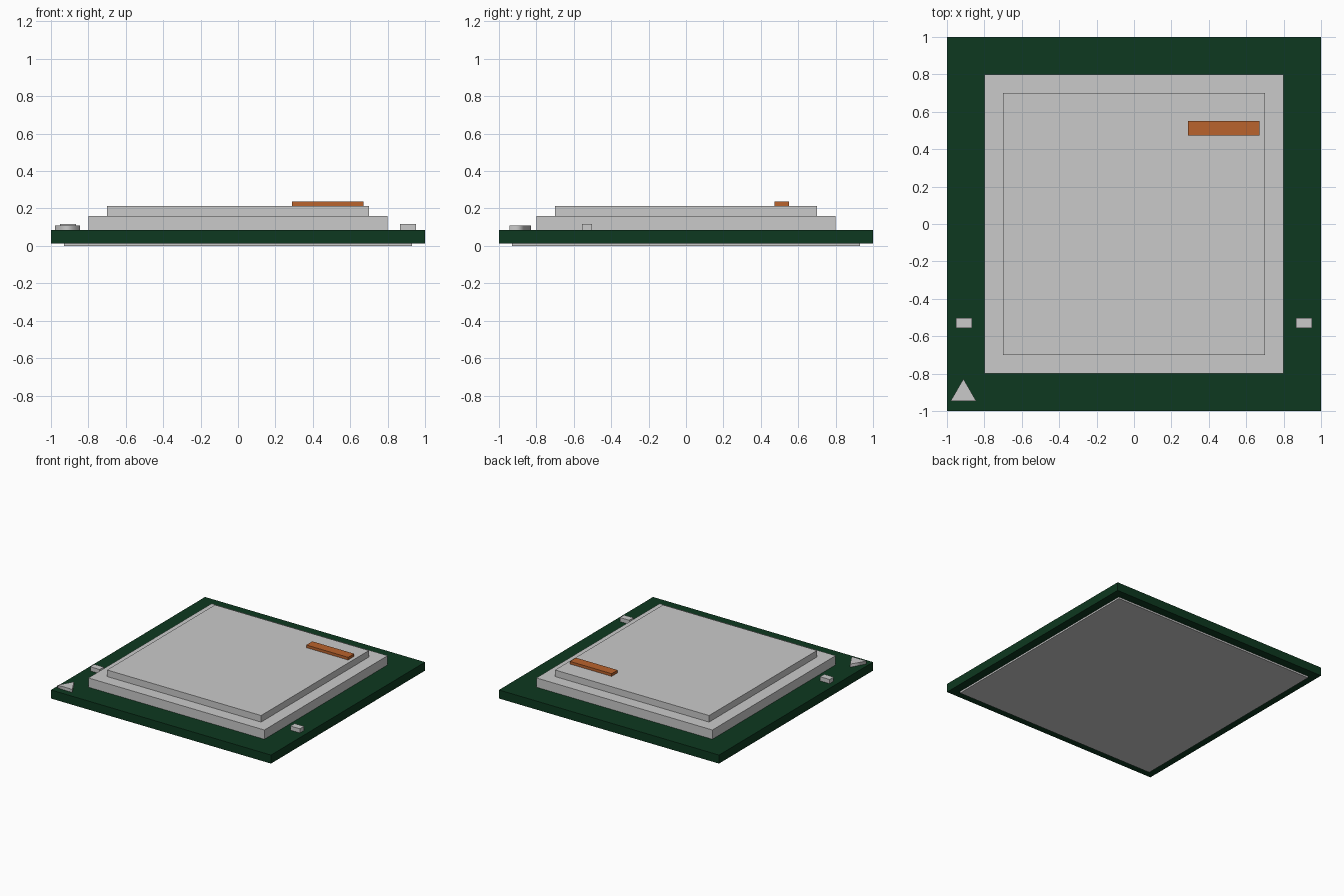
import bpy
import math

cube = bpy.data.objects.get("Cube")
if cube:
    bpy.data.objects.remove(cube, do_unlink=True)


def material(name, rgb):
    mat = bpy.data.materials.new(name)
    mat.use_nodes = True
    color = (*rgb, 1)
    mat.diffuse_color = color
    mat.node_tree.nodes["Principled BSDF"].inputs["Base Color"].default_value = color
    return mat


green = material("board green", (0.004, 0.04, 0.014))
silver = material("silver metal", (0.59, 0.59, 0.59))
copper = material("copper", (0.49, 0.125, 0.026))


def box(name, mat, size_x, size_y, bottom, top, x=0, y=0):
    bpy.ops.mesh.primitive_cube_add(size=1, location=(x, y, (bottom + top) / 2))
    obj = bpy.context.object
    obj.name = name
    obj.scale = (size_x, size_y, top - bottom)
    bpy.ops.object.transform_apply(location=False, rotation=False, scale=True)
    obj.data.materials.append(mat)
    return obj


# Contact plate beneath the circuit board
box("contact_plate", silver, 1.86, 1.86, 0, 0.02)
box("circuit_board", green, 2, 2, 0.014, 0.084)

# Stepped metal lid with a copper bar on top
box("lid_base", silver, 1.6, 1.6, 0.08, 0.16)
box("lid_top", silver, 1.4, 1.4, 0.155, 0.214)
box("copper_bar", copper, 0.38, 0.078, 0.205, 0.236, 0.48, 0.512)

# Small block at each side of the lid
for side, label in ((1, "left"), (-1, "right")):
    box(label + "_side_block", silver, 0.086, 0.054, 0.08, 0.118, side * 0.91, -0.53)

# Triangular corner marker, with its sides shaded smooth
bpy.ops.mesh.primitive_cylinder_add(
    vertices=3, radius=0.078, depth=0.03, location=(-0.912, -0.906, 0.094))
marker = bpy.context.object
marker.name = "corner_marker"
marker.data.materials.append(silver)
# Aim one corner toward the back
corner = marker.data.vertices[0].co
marker.rotation_euler.z = math.pi / 2 - math.atan2(corner.y, corner.x)
for face in marker.data.polygons:
    face.use_smooth = abs(face.normal.z) < 0.5
bpy.ops.object.transform_apply(location=False, rotation=True, scale=False)
